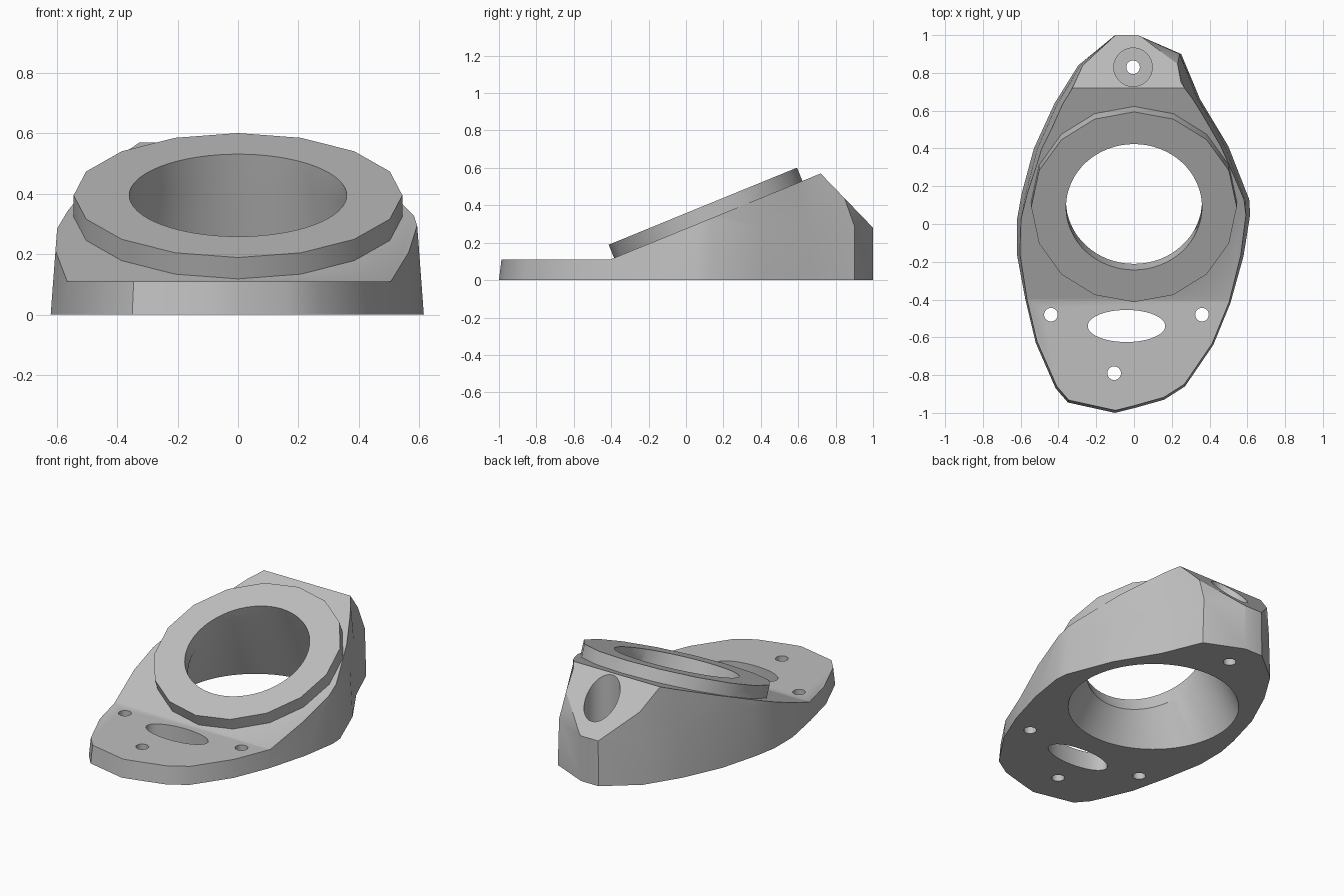
import bpy, bmesh, math
from mathutils import Matrix, Vector

if "Cube" in bpy.data.objects:
    bpy.data.objects.remove(bpy.data.objects["Cube"])

grey = bpy.data.materials.new("light_grey")
grey.use_nodes = True
colour = (0.52, 0.52, 0.52, 1)
grey.diffuse_color = colour
grey.node_tree.nodes["Principled BSDF"].inputs["Base Color"].default_value = colour


def loft(name, rings):
    """Closed solid through rings with equal point counts."""
    bm = bmesh.new()
    loops = [[bm.verts.new(p) for p in ring] for ring in rings]
    n = len(loops[0])
    for low, high in zip(loops, loops[1:]):
        for i in range(n):
            j = (i + 1) % n
            bm.faces.new((low[i], low[j], high[j], high[i]))
    bm.faces.new(loops[0][::-1])
    bm.faces.new(loops[-1])
    bmesh.ops.recalc_face_normals(bm, faces=bm.faces)
    mesh = bpy.data.meshes.new(name)
    bm.to_mesh(mesh)
    bm.free()
    mesh.materials.append(grey)
    obj = bpy.data.objects.new(name, mesh)
    bpy.context.collection.objects.link(obj)
    return obj


def ellipse(rx, ry, n, matrix):
    return [matrix @ Vector((rx * math.sin(a), ry * math.cos(a), 0))
            for a in (-math.tau * i / n for i in range(n))]


def bore(name, x, y, rx, ry, z0, z1, n=32):
    return loft(name, [ellipse(rx, ry, n, Matrix.Translation((x, y, z))) for z in (z0, z1)])


def combine(target, tool, operation):
    """Apply a boolean and discard the tool."""
    tool.hide_render = True
    mod = target.modifiers.new("cut", "BOOLEAN")
    mod.object, mod.operation, mod.solver = tool, operation, "EXACT"
    bpy.context.view_layer.objects.active = target
    bpy.ops.object.modifier_apply(modifier=mod.name)
    bpy.data.objects.remove(tool)


# Tapered body with an irregular oval footprint
footprint = [(-.10, -1), (0, -.975), (.16, -.93), (.27, -.86), (.42, -.64), (.51, -.42),
             (.58, -.17), (.615, .05), (.61, .13), (.5, .41), (.35, .66), (.25, .9),
             (.02, 1), (-.10, 1), (-.295, .84), (-.42, .64), (-.53, .4), (-.595, .16),
             (-.62, .02), (-.62, -.16), (-.575, -.4), (-.52, -.63), (-.415, -.87),
             (-.35, -.945)]


def body_ring(z, sx, back):
    return [(x * sx, y * (back if y > .85 else sx if y < 0 else 1), z) for x, y in footprint]


body = loft("wedge_mount_body", [body_ring(0, 1, 1), body_ring(.29, .965, 1),
                                 body_ring(.62, .87, .87)])

# Side profile: flat front plate, ramp and back slope
profile = [(-1.2, -.2), (1.2, -.2), (1.2, .073), (.72, .57), (-.405, .11), (-1.2, .11)]
combine(body, loft("side_profile", [[(x, y, z) for y, z in profile] for x in (-1, 1)]),
        "INTERSECT")
# Trim the bottom exactly on the floor: the body already starts there

# Faceted collar sitting on the ramp
tilt = Matrix.Translation((0, .09, .395)) @ Matrix.Rotation(math.atan2(.46, 1.125), 4, "X")


def sunk(depth):
    return tilt @ Matrix.Translation((0, 0, -depth))


combine(body, loft("collar", [ellipse(.544, .544, 16, sunk(d)) for d in (.1, 0)]), "UNION")

# Main opening: straight through the collar, then flaring to the floor
floor = Matrix.Translation((0, .17, 0))
below = Matrix.Translation((0, .17, -.02))
opening = [ellipse(.485, .485, 64, below), ellipse(.48, .48, 64, floor),
           ellipse(.36, .36, 64, sunk(.085)), ellipse(.36, .36, 64, sunk(-.05))]
combine(body, loft("main_opening", opening), "DIFFERENCE")

# Cable slot, screw holes and the deep screw recess at the back
combine(body, bore("cable_slot", -.04, -.54, .205, .085, -.1, .3, 48), "DIFFERENCE")
for x, y in ((-.44, -.48), (.36, -.48), (-.105, -.79), (-.005, .83)):
    combine(body, bore("screw_hole", x, y, .036, .036, -.1, .8, 24), "DIFFERENCE")
combine(body, bore("screw_recess", -.005, .83, .102, .102, .11, .8), "DIFFERENCE")

# Soft walls with crisp edges
bpy.ops.object.select_all(action="DESELECT")
body.select_set(True)
bpy.context.view_layer.objects.active = body
bpy.ops.object.shade_smooth_by_angle(angle=math.radians(30))
